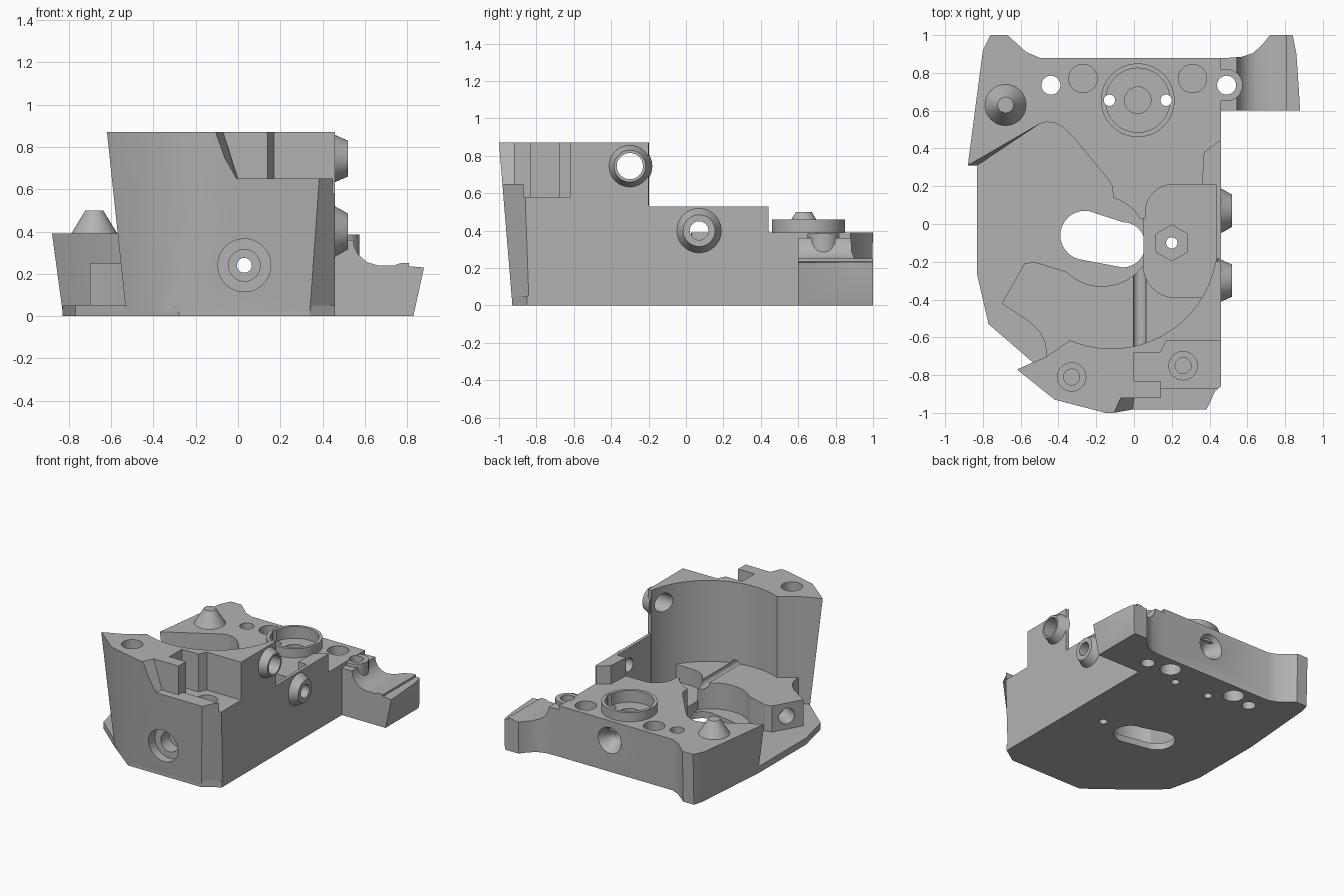
import bpy, bmesh
from math import cos, sin, pi, radians
from mathutils import Vector, Matrix

cube = bpy.data.objects.get("Cube")
if cube:
    bpy.data.objects.remove(cube, do_unlink=True)

grey = bpy.data.materials.new("plain grey")
grey.use_nodes = True
grey.diffuse_color = (0.45, 0.45, 0.45, 1)
grey.node_tree.nodes["Principled BSDF"].inputs["Base Color"].default_value = grey.diffuse_color
parts = []


def make(name, bm, keep):
    bmesh.ops.recalc_face_normals(bm, faces=bm.faces)
    mesh = bpy.data.meshes.new(name)
    bm.to_mesh(mesh)
    bm.free()
    mesh.materials.append(grey)
    ob = bpy.data.objects.new(name, mesh)
    bpy.context.collection.objects.link(ob)
    if keep:
        parts.append(ob)
    else:
        ob.hide_render = True
    return ob


def prism(name, bottom, z0, z1, top=None, keep=True, axis="z"):
    """Loft between two outlines with equal point counts."""
    bm = bmesh.new()

    def at(p, h):
        return (p[0], p[1], h) if axis == "z" else (p[0], h, p[1])
    a = [bm.verts.new(at(p, z0)) for p in bottom]
    b = [bm.verts.new(at(p, z1)) for p in (top or bottom)]
    bm.faces.new(a)
    bm.faces.new(b)
    for i in range(len(a)):
        j = (i + 1) % len(a)
        bm.faces.new((a[i], a[j], b[j], b[i]))
    return make(name, bm, keep)


def rod(name, start, end, r1, r2=None, keep=True, sides=48):
    """Cylinder or cone between two points."""
    p, q = Vector(start), Vector(end)
    d = q - p
    rot = d.to_track_quat("Z", "Y").to_matrix().to_4x4()
    bm = bmesh.new()
    bmesh.ops.create_cone(bm, cap_ends=True, segments=sides, radius1=r1,
                          radius2=r1 if r2 is None else r2, depth=d.length,
                          matrix=Matrix.Translation((p + q) / 2) @ rot)
    return make(name, bm, keep)


def boolean(targets, tool, mode="DIFFERENCE"):
    for ob in targets:
        m = ob.modifiers.new("cut", "BOOLEAN")
        m.operation, m.object, m.solver = mode, tool, "EXACT"
        with bpy.context.temp_override(object=ob, active_object=ob):
            bpy.ops.object.modifier_apply(modifier=m.name)
    bpy.data.objects.remove(tool, do_unlink=True)


def bore(targets, start, end, r1, r2=None, sides=48):
    boolean(targets, rod("cutter", start, end, r1, r2, False, sides))


def arc(cx, cy, r, a0, a1, n=16):
    return [(cx + r * cos(radians(a0 + (a1 - a0) * i / n)),
             cy + r * sin(radians(a0 + (a1 - a0) * i / n))) for i in range(n + 1)]


# Base plate
back_left = [(-.5, .88), (-.57, .91), (-.67, .99), (-.76, .99), (-.78, .92)]
base = prism("base_plate", [(-.83, .3), (-.83, -.27), (-.77, -.53), (-.55, -.72), (-.28, -.93),
                            (.34, -.93), (.46, -.85), (.46, .88)] + back_left, 0, .05)

# Tall front block with a curved inner wall
inner = [(.46, -.2)] + arc(-.12, -.1, .56, -10, -113, 32) + [(-.46, -.7)]
front = prism("front_block",
              [(-.53, -.74), (-.4, -.84), (-.28, -.93), (.34, -.93), (.46, -.84)] + inner, .02, .87,
              [(-.62, -.77), (-.42, -.93), (-.15, -1), (.4, -1), (.46, -.87)] + inner)

# Low curved arm around the opening
arm = prism("curved_arm", [(-.7, -.42), (-.58, -.21), (-.53, -.2)] + arc(-.17, -.06, .27, 225, 325)
            + arc(.22, -.22, .17, 180, 270, 10) + [(.37, -.39), (.4, -.5), (.2, -.64), (-.1, -.7),
            (-.34, -.68), (-.46, -.72), (-.47, -.63), (-.5, -.57), (-.55, -.52)], .02, .25)

# Rear block
edge = ([(-.5, .53), (-.46, .54), (-.42, .535), (-.37, .51), (-.33, .47), (-.14, .24), (-.115, .2),
         (-.11, .14)] + arc(-.17, -.09, .235, 73, 30, 8)[1:] + [(.06, .03)]
        + arc(.21, .06, .15, 180, 90, 10) + [(.46, .21), (.46, .88)])
rear = prism("rear_block", [(-.83, .31)] + edge + back_left, .02, .39,
             [(-.88, .31)] + edge + back_left[:2] + [(-.67, 1), (-.76, 1), (-.8, .92)])

# Nut pocket floor and side wall
pocket = prism("pocket_floor", [(.05, -.4), (.45, -.4), (.45, .22), (.05, .22)], .02, .12)
wall = prism("side_wall", [(.46, -.22), (.46, .44), (.45, .44), (.37, .38), (.36, .21),
                           (.435, .21), (.435, -.22)], .02, .53)
fillet = prism("wall_fillet", [(.435, -.21), (.46, -.21), (.46, -.16), (.435, -.16)], .5, .535,
               [(.435, -.21), (.46, -.21), (.46, -.2), (.435, -.2)])

# Rear wing with a scooped top
wing = prism("rear_wing", [(.44, 0), (.83, 0), (.88, .23), (.81, .235), (.81, .25), (.77, .25), (.74, .24),
                           (.66, .24), (.61, .255), (.57, .29), (.55, .33), (.545, .36), (.44, .36)],
             .6, 1, axis="y")
plan = prism("wing_plan", [(.4, .6), (.88, .6), (.86, .9), (.84, 1), (.72, 1), (.68, .95), (.63, .905),
                           (.57, .885), (.5, .88), (.4, .88)], -.1, .6, keep=False)
boolean([wing], plan, "INTERSECT")
post = rod("wing_post", (.49, .735, .02), (.49, .735, .385), .085)

# Round fittings
ring = rod("bearing_ring", (.02, .655, .3), (.02, .655, .46), .195, sides=64)
rod("locating_cone", (-.68, .63, .38), (-.68, .63, .5), .115, .042)
upper = rod("upper_bushing", (.44, -.3, .745), (.52, -.3, .745), .12, .085)
lower = rod("lower_bushing", (.44, .07, .4), (.52, .07, .4), .13, .085)

# Stepped notch in the front block
boolean([front], prism("notch", [(.6, -.62), (.17, -.62), (.14, -.68), (0, -.68), (0, -.83),
                                 (.14, -.83), (.14, -.87), (.6, -.87)], .58, 1, keep=False))
boolean([front], prism("lip", [(.6, -.86), (.14, -.86), (.14, -.92), (0, -.92), (-.02, -1.1), (.6, -1.1)],
                       .65, .9, [(.6, -.86), (.14, -.86), (.14, -.92), (-.08, -.92), (-.16, -1.1),
                                 (.6, -1.1)], keep=False))

# Opening through the floor
slot = arc(-.26, -.06, .13, 80, 260) + arc(-.06, -.11, .12, -90, 90)
boolean([base], prism("slot", slot, -.1, .2, keep=False))

# Long bore, front counterbore and rear dimple
bore([front, arm, rear], (.03, -1.1, .24), (.03, 1.1, .24), .035)
bore([front], (.03, -1.1, .24), (.03, -.87, .24), .125)
bore([front], (.03, -1.1, .24), (.03, -.77, .24), .075)
bore([rear], (.03, .78, .24), (.03, .89, .24), .035, .105)

# Vertical screw holes
for x in (-.44, .49):
    bore([base, rear, wing, post], (x, .735, -.1), (x, .735, .6), .05)
for x in (-.27, .31):
    bore([base, rear], (x, .77, -.1), (x, .77, .1), .075)
    bore([rear], (x, .77, .3), (x, .77, .6), .075)
bore([ring, rear], (.02, .655, .37), (.02, .655, .6), .17)
bore([ring, rear], (.02, .655, .32), (.02, .655, .6), .07)
for x in (-.13, .17):
    bore([base, ring, rear], (x, .655, -.1), (x, .655, .6), .03)
bore([front], (-.33, -.81, .8), (-.33, -.81, .95), .075)
bore([front], (-.33, -.81, .6), (-.33, -.81, .95), .042)
bore([front], (.26, -.75, .5), (.26, -.75, .7), .075)
bore([front], (.26, -.75, .35), (.26, -.75, .7), .042)

# Hexagonal nut seat
bore([pocket], (.2, -.1, .06), (.2, -.1, .3), .095, sides=6)
bore([base, pocket], (.2, -.1, -.1), (.2, -.1, .3), .03)

# Sideways bores
bore([upper, front], (.1, -.3, .745), (.6, -.3, .745), .07)
bore([lower, wall], (.3, .07, .4), (.6, .07, .4), .05)
bore([arm], (-.75, -.25, .15), (-.5, -.38, .15), .06)

# Smooth round faces, crisp edges
bpy.ops.object.select_all(action="DESELECT")
for ob in parts:
    ob.select_set(True)
bpy.context.view_layer.objects.active = front
bpy.ops.object.shade_smooth_by_angle(angle=radians(25))
